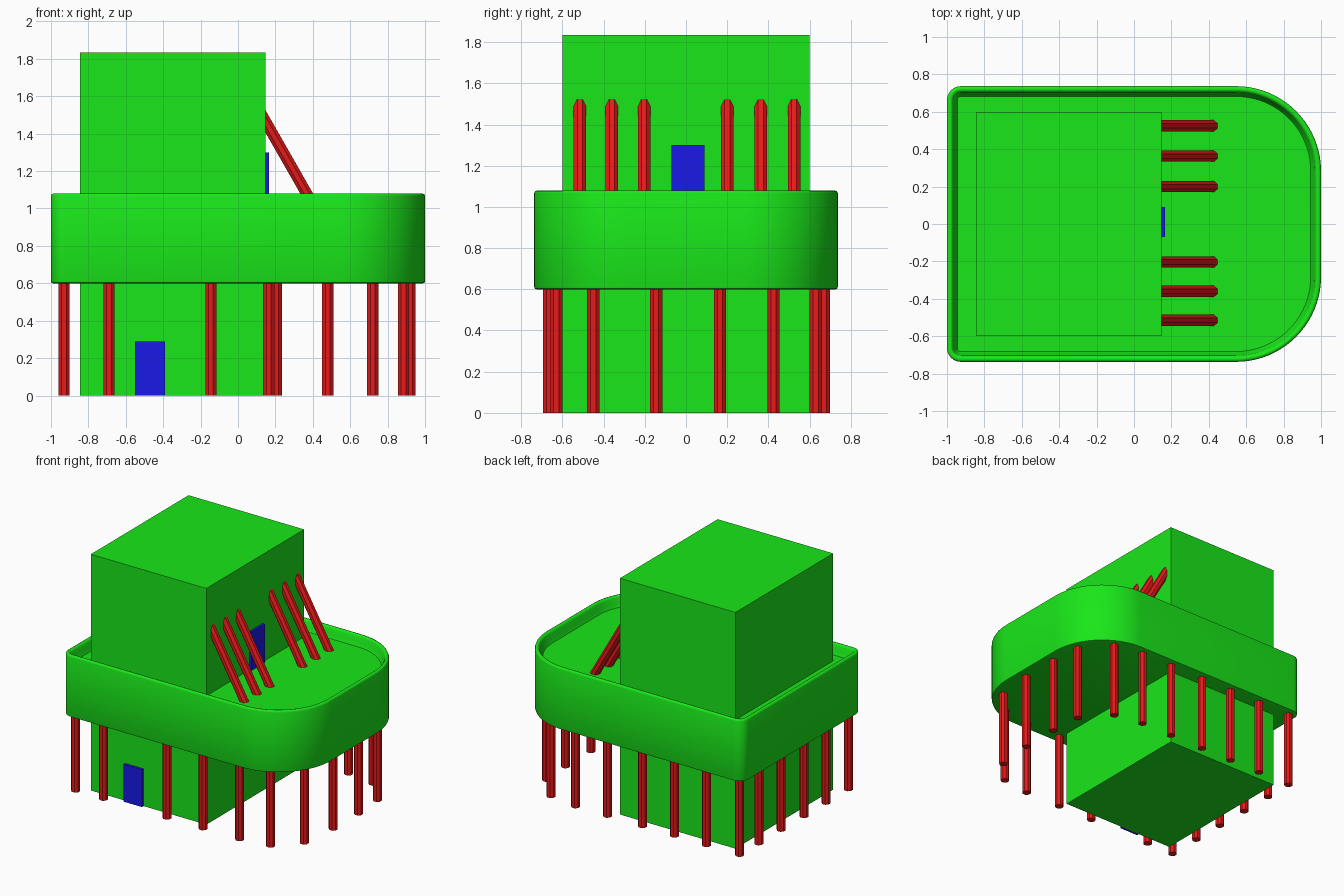
import bpy, bmesh, math
from mathutils import Vector, Matrix

if "Cube" in bpy.data.objects:
    bpy.data.objects.remove(bpy.data.objects["Cube"])


def material(name, color):
    m = bpy.data.materials.new(name)
    m.diffuse_color = (*color, 1)
    m.use_nodes = True
    m.node_tree.nodes["Principled BSDF"].inputs["Base Color"].default_value = m.diffuse_color
    return m


GREEN = material("green", (0.01, 0.8, 0.01))
RED = material("red", (0.8, 0.01, 0.01))
BLUE = material("blue", (0.01, 0.01, 0.8))


def box(name, lo, hi, mat):
    lo, hi = Vector(lo), Vector(hi)
    bpy.ops.mesh.primitive_cube_add(size=1, location=(lo + hi) / 2)
    ob = bpy.context.object
    ob.name = name
    ob.scale = hi - lo
    bpy.ops.object.transform_apply(location=False, rotation=False, scale=True)
    ob.data.materials.append(mat)
    return ob


def post(name, a, b, width=0.06):
    # octagonal bar from a to b, leaning in the x-z plane, flats facing the axes
    a, b = Vector(a), Vector(b)
    d = b - a
    bpy.ops.mesh.primitive_cylinder_add(
        vertices=8, radius=width / 2 / math.cos(math.pi / 8), depth=d.length)
    ob = bpy.context.object
    ob.name = name
    ob.data.transform(Matrix.Rotation(math.pi / 8, 4, 'Z'))
    ob.rotation_euler = (0, math.atan2(d.x, d.z), 0)
    ob.location = (a + b) / 2
    ob.data.materials.append(RED)


def outline(inset):
    # deck plan: tight corners at the back end, wide ones at the other
    pts = []
    for sx, sy, start in ((1, 1, 0), (-1, 1, 90), (-1, -1, 180), (1, -1, 270)):
        r, n = (0.455, 20) if sx > 0 else (0.075, 8)
        cx, cy = sx * (1 - r), sy * (0.737 - r)
        for i in range(n + 1):
            t = math.radians(start + 90 * i / n)
            pts.append((cx + (r - inset) * math.cos(t), cy + (r - inset) * math.sin(t)))
    return pts


# deck with raised rim
bm = bmesh.new()
profile = [(0.012, 0.60), (0.003, 0.603), (0, 0.612), (0, 1.066), (0.004, 1.076),
           (0.014, 1.08), (0.025, 1.078), (0.033, 1.066), (0.04, 1.03), (0.055, 1.0)]
loops = [[bm.verts.new((x, y, z)) for x, y in outline(o)] for o, z in profile]
for lower, upper in zip(loops, loops[1:]):
    for i in range(len(lower)):
        j = (i + 1) % len(lower)
        bm.faces.new((lower[i], lower[j], upper[j], upper[i]))
bm.faces.new(loops[0][::-1])
bm.faces.new(loops[-1])
bmesh.ops.recalc_face_normals(bm, faces=bm.faces[:])
mesh = bpy.data.meshes.new("deck")
bm.to_mesh(mesh)
bm.free()
deck = bpy.data.objects.new("deck", mesh)
mesh.materials.append(GREEN)
bpy.context.collection.objects.link(deck)
bpy.ops.object.select_all(action='DESELECT')
deck.select_set(True)
bpy.context.view_layer.objects.active = deck
bpy.ops.object.shade_smooth_by_angle(angle=math.radians(50))

# tower and doors
box("tower", (-0.845, -0.6, 0), (0.148, 0.6, 1.835), GREEN)
box("lower_door", (-0.55, -0.62, 0), (-0.39, -0.58, 0.29), BLUE)
box("upper_door", (0.12, -0.07, 0.99), (0.167, 0.09, 1.3), BLUE)

# support legs around the deck
legs = [(x, -0.665) for x in (-0.93, -0.69, -0.145, 0.165, 0.48)]
legs += [(x, 0.67) for x in (-0.93, -0.645, -0.37, -0.095, 0.205, 0.48)]
legs += [(-0.93, y) for y in (-0.39, -0.12, 0.16, 0.435)]
legs += [(0.72, -0.63), (0.885, -0.45), (0.92, -0.145),
         (0.92, 0.165), (0.9, 0.425), (0.72, 0.63)]
for i, (x, y) in enumerate(legs):
    post(f"leg_{i + 1}", (x, y, 0), (x, y, 0.62))

# leaning struts either side of the upper door
for i, y in enumerate((-0.515, -0.36, -0.203, 0.2, 0.363, 0.525)):
    post(f"strut_{i + 1}", (0.427, y, 0.975), (0.11, y, 1.53))
